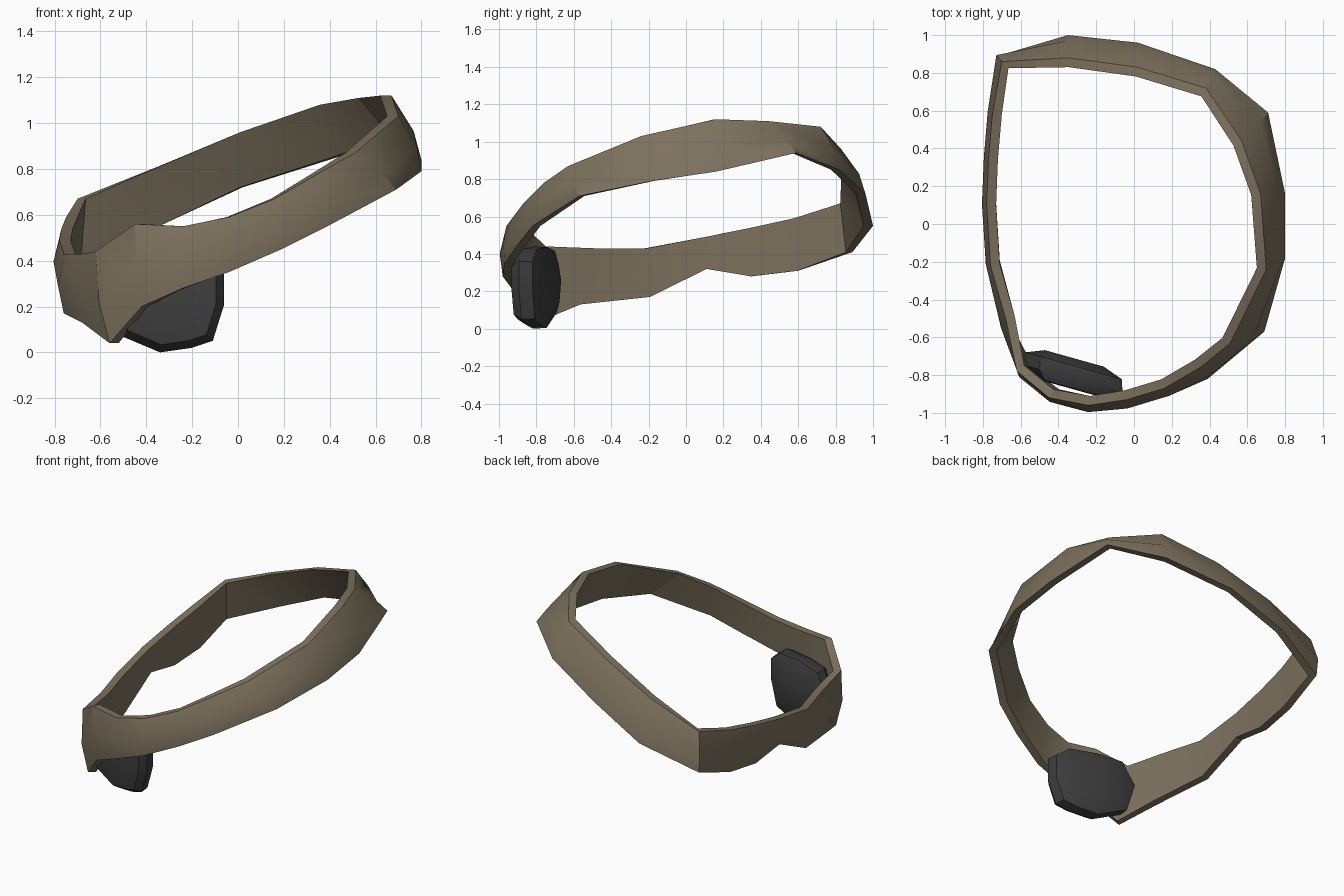
import bpy, bmesh, math
from mathutils import Vector

if "Cube" in bpy.data.objects:
    bpy.data.objects.remove(bpy.data.objects["Cube"])


def material(name, rgb):
    m = bpy.data.materials.new(name)
    m.diffuse_color = (*rgb, 1)
    m.use_nodes = True
    m.node_tree.nodes["Principled BSDF"].inputs["Base Color"].default_value = m.diffuse_color
    return m


def make_object(name, bm, mat, angle):
    bmesh.ops.recalc_face_normals(bm, faces=bm.faces)
    me = bpy.data.meshes.new(name)
    bm.to_mesh(me)
    bm.free()
    ob = bpy.data.objects.new(name, me)
    bpy.context.collection.objects.link(ob)
    me.materials.append(mat)
    bpy.ops.object.select_all(action='DESELECT')
    ob.select_set(True)
    bpy.context.view_layer.objects.active = ob
    bpy.ops.object.shade_smooth_by_angle(angle=math.radians(angle))
    return ob


leather = material("brown_leather", (0.205, 0.167, 0.112))
dark = material("dark_cloth", (0.047, 0.047, 0.048))

# Strap stations: outer bottom point, outer top point
stations = [
    (-.72, .89, .41, -.70, .86, .67),
    (-.35, 1.0, .55, -.35, .88, .81),
    (.02, .96, .72, .02, .83, .96),
    (.43, .82, .85, .38, .72, 1.08),
    (.71, .59, .94, .57, .44, 1.11),
    (.80, .16, .84, .67, .16, 1.12),
    (.80, -.18, .79, .70, -.24, 1.03),
    (.69, -.57, .71, .51, -.63, .87),
    (.39, -.82, .55, .35, -.76, .78),
    (.19, -.90, .45, .16, -.87, .67),
    (-.04, -.97, .35, -.04, -.93, .59),
    (-.24, -.98, .28, -.24, -.96, .55),
    (-.42, -.92, .20, -.45, -.92, .56),
    (-.56, -.81, .04, -.62, -.78, .44),
    (-.68, -.58, .13, -.68, -.50, .43),
    (-.76, -.20, .17, -.76, -.22, .43),
    (-.78, .11, .32, -.78, .10, .49),
    (-.77, .35, .28, -.77, .35, .54),
    (-.75, .60, .31, -.75, .58, .59),
]

# Strap: five-sided section with a raised outer ridge, swept round the head
bm = bmesh.new()
rings = []
n = len(stations)
for i, s in enumerate(stations):
    lo, hi = Vector(s[:3]), Vector(s[3:])
    a, b = Vector(stations[i - 1]), Vector(stations[(i + 1) % n])
    t = Vector((b[0] - a[0], b[1] - a[1], 0)).normalized()
    out = Vector((-t.y, t.x, 0))
    mid = lo.lerp(hi, 0.45) + out * 0.025
    inner = out * 0.05
    ring = [lo, mid, hi, hi - inner, lo - inner]
    rings.append([bm.verts.new(p) for p in ring])
for i in range(n):
    r, q = rings[i], rings[(i + 1) % n]
    for j in range(5):
        k = (j + 1) % 5
        bm.faces.new((r[j], r[k], q[k], q[j]))
make_object("strap", bm, leather, 28)

# Eye patch: shallow padded shield hanging inside the front of the strap
outline = [(-.58, .27), (-.53, .08), (-.34, .0), (-.2, .02), (-.11, .05),
           (-.06, .21), (-.06, .36), (-.15, .43), (-.35, .44), (-.5, .42)]
cx, cz = -.31, .24
layers = [(.78, -.055), (.86, -.05), (1, 0), (.98, .07), (.6, .11)]
bm = bmesh.new()
rings = []
for scale, depth in layers:
    ring = []
    for x, z in outline:
        px, pz = cx + (x - cx) * scale, cz + (z - cz) * scale
        ring.append(bm.verts.new((px, -.84 - .28 * (px + .25) + depth, pz)))
    rings.append(ring)
for r, q in zip(rings, rings[1:]):
    for j in range(len(r)):
        k = (j + 1) % len(r)
        bm.faces.new((r[j], r[k], q[k], q[j]))
bm.faces.new(rings[0])
bm.faces.new(rings[-1])
make_object("eye_patch", bm, dark, 35)
